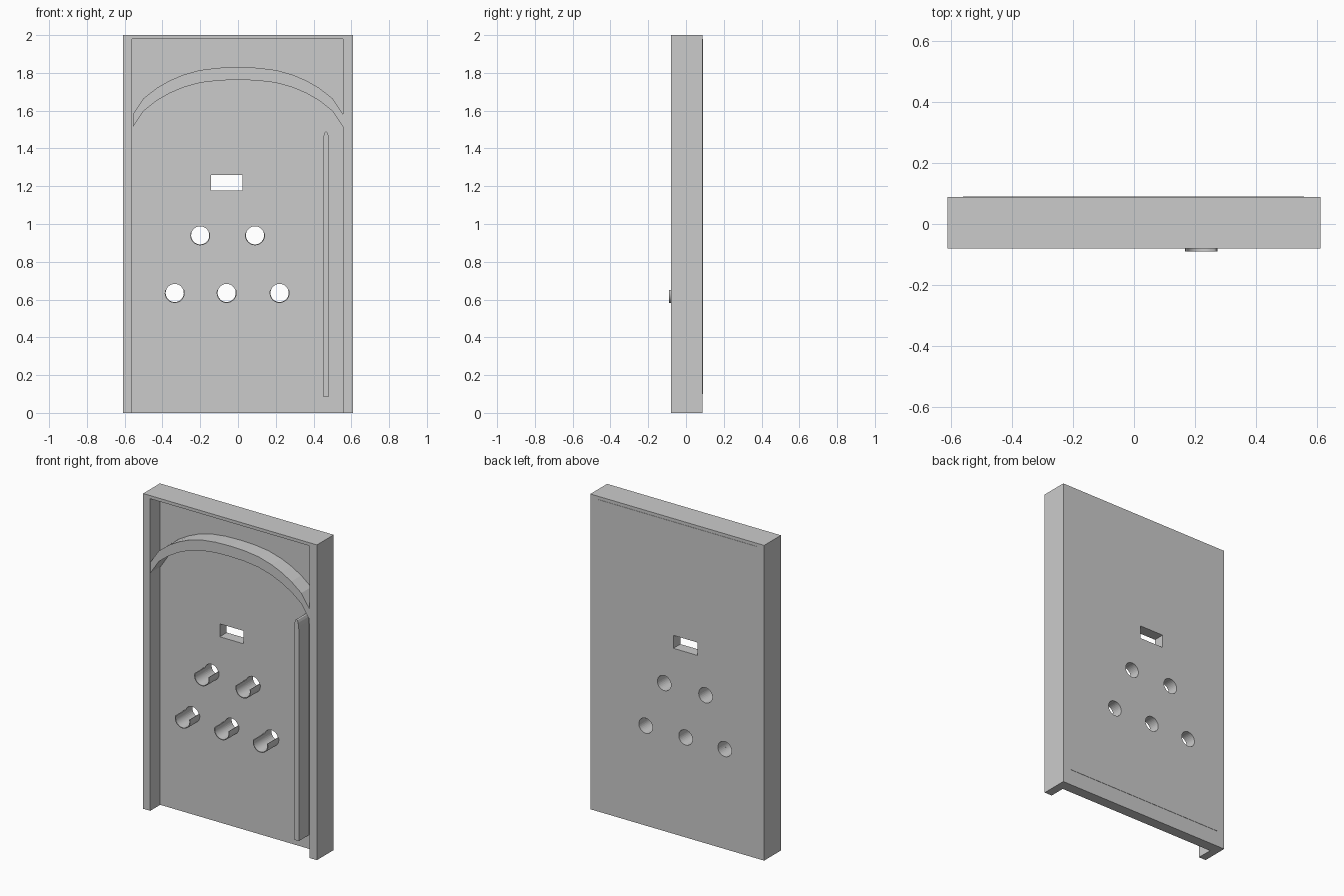
import bpy, bmesh
from math import sin, cos, radians, pi

if "Cube" in bpy.data.objects:
    bpy.data.objects.remove(bpy.data.objects["Cube"])

FRONT, PANEL, BACK = -0.08, 0.02, 0.088


def prism(name, outlines, y0, y1):
    """Extrude one or more closed (x, z) outlines from y0 to y1."""
    bm = bmesh.new()
    for pts in outlines:
        a = [bm.verts.new((x, y0, z)) for x, z in pts]
        b = [bm.verts.new((x, y1, z)) for x, z in pts]
        bm.faces.new(a)
        bm.faces.new(b[::-1])
        for i in range(len(pts)):
            j = (i + 1) % len(pts)
            bm.faces.new((a[j], a[i], b[i], b[j]))
    bmesh.ops.recalc_face_normals(bm, faces=bm.faces)
    mesh = bpy.data.meshes.new(name)
    bm.to_mesh(mesh)
    bm.free()
    ob = bpy.data.objects.new(name, mesh)
    bpy.context.collection.objects.link(ob)
    return ob


def rect(x0, x1, z0, z1):
    return [(x0, z0), (x1, z0), (x1, z1), (x0, z1)]


def arc(cx, cz, r, a0, a1, n):
    angles = [radians(a0 + (a1 - a0) * i / n) for i in range(n + 1)]
    return [(cx + r * cos(a), cz + r * sin(a)) for a in angles]


def smooth(ob):
    bpy.ops.object.select_all(action='DESELECT')
    ob.select_set(True)
    bpy.context.view_layer.objects.active = ob
    bpy.ops.object.shade_smooth_by_angle(angle=radians(30))


# Outer frame: two sides and a thin top, open at the bottom
XL, XR, ZT = -0.56, 0.557, 1.98
prism("frame", [[(-0.61, 0), (XL, 0), (XL, ZT), (XR, ZT), (XR, 0),
                 (0.61, 0), (0.61, 2), (-0.61, 2)]], FRONT, BACK)

# Back panel and the slightly raised skin behind it
panel = prism("back_panel", [rect(XL, XR, 0, ZT)], PANEL, BACK)
skin = prism("back_skin", [rect(XL, XR, 0.1, ZT)], BACK - 0.02, 0.09)

# Round holes and rectangular window cut through both
holes = [(-0.2, 0.94), (0.09, 0.94), (-0.335, 0.635), (-0.06, 0.635), (0.22, 0.635)]
R = 0.048
cutter = prism("hole_cutter",
               [arc(x, z, R, 0, 360, 32)[:-1] for x, z in holes]
               + [rect(-0.142, 0.025, 1.178, 1.26)], -0.05, 0.2)
cutter.hide_render = True
cutter.hide_set(True)
for ob in (panel, skin):
    mod = ob.modifiers.new("holes", 'BOOLEAN')
    mod.object = cutter
    mod.operation = 'DIFFERENCE'
    mod.solver = 'EXACT'

# Half-open cradles in front of the holes, the last one a little longer
for i, (x, z) in enumerate(holes):
    outline = arc(x, z, R + 0.005, 163, 377, 20) + arc(x, z, R, 377, 163, 20)
    smooth(prism(f"cradle_{i + 1}", [outline], -0.09 if i == 4 else -0.078, PANEL + 0.002))

# Arched band across the top
half = [(0.2, 1.815), (0.29, 1.79), (0.36, 1.76), (0.43, 1.72), (0.5, 1.665), (0.557, 1.58)]
top = [(-x, z) for x, z in reversed(half)] + [(-0.1, 1.827), (0, 1.83), (0.1, 1.827)] + half
prism("arch_band", [top + [(x, z - 0.067) for x, z in reversed(top)]], FRONT, PANEL + 0.005)

# Vertical rail with a rounded tip
tip = [(0.466 + 0.017 * cos(pi * i / 8), 1.42 + 0.07 * sin(pi * i / 8)) for i in range(9)]
prism("side_rail", [[(0.449, 0.087), (0.483, 0.087)] + tip], FRONT, PANEL + 0.005)
